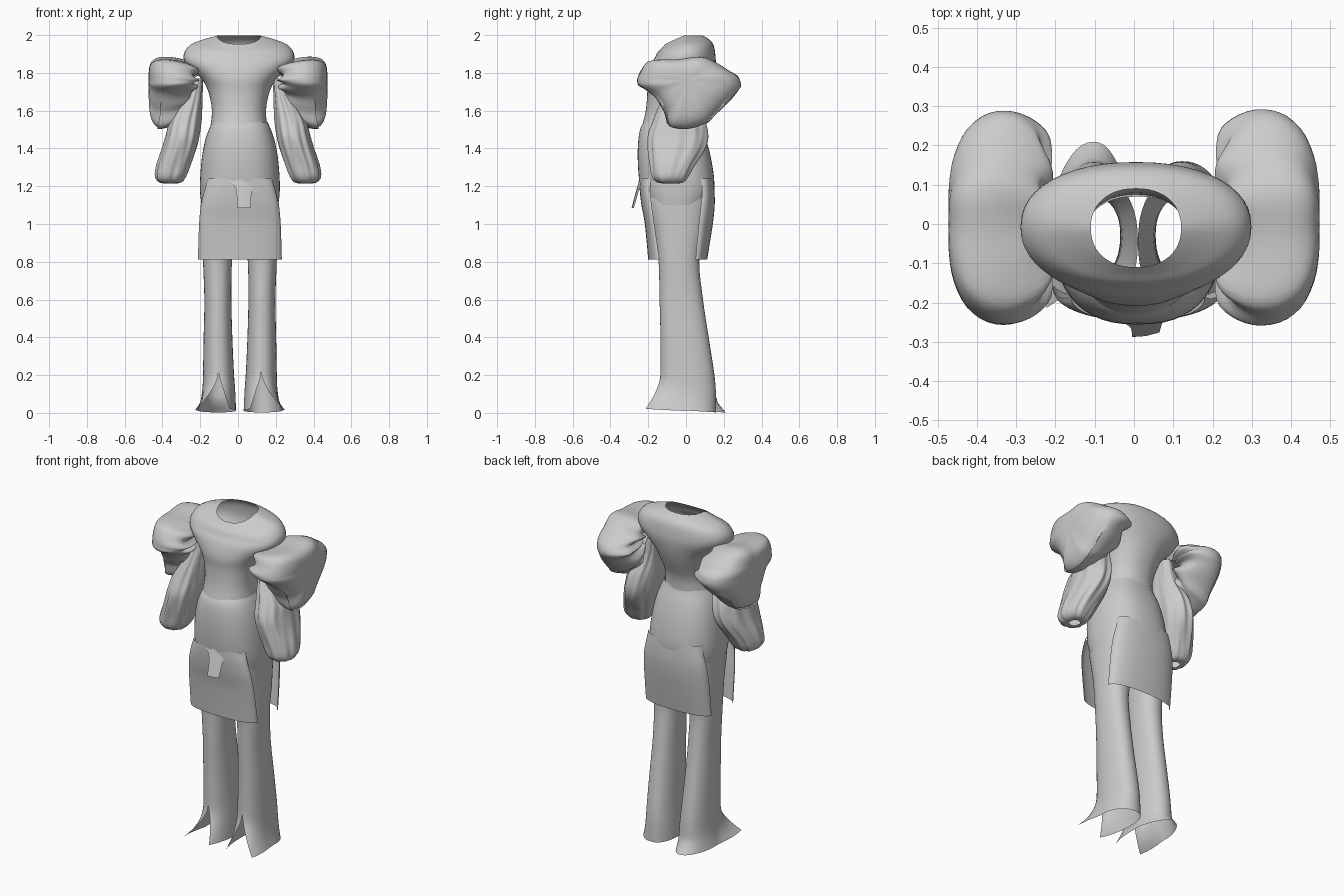
import bpy, bmesh, math
from math import sin, cos, pi

if "Cube" in bpy.data.objects:
    bpy.data.objects.remove(bpy.data.objects["Cube"], do_unlink=True)

cloth = bpy.data.materials.new("grey_cloth")
cloth.use_nodes = True
GREY = (0.6, 0.6, 0.6, 1)
cloth.diffuse_color = GREY
cloth.node_tree.nodes["Principled BSDF"].inputs["Base Color"].default_value = GREY


def spline(rows, steps, closed=False):
    """Catmull-Rom interpolation through rows of numbers."""
    n, out = len(rows), []
    pick = (lambda i: rows[i % n]) if closed else (lambda i: rows[max(0, min(n - 1, i))])
    for i in range(n if closed else n - 1):
        for s in range(steps):
            t = s / steps
            out.append([0.5 * (2 * b + (c - a) * t + (2 * a - 5 * b + 4 * c - d) * t * t
                               + (3 * b - a - 3 * c + d) * t ** 3)
                        for a, b, c, d in zip(pick(i - 1), pick(i), pick(i + 1), pick(i + 2))])
    if not closed:
        out.append(list(rows[-1]))
    return out


def loft(name, rings, closed=True, cap=False, angle=40):
    bm = bmesh.new()
    vs = [[bm.verts.new(p) for p in r] for r in rings]
    n = len(vs[0])
    for a, b in zip(vs, vs[1:]):
        for i in range(n if closed else n - 1):
            j = (i + 1) % n
            bm.faces.new((a[i], a[j], b[j], b[i]))
    if cap:
        bm.faces.new(vs[-1])
    bmesh.ops.recalc_face_normals(bm, faces=bm.faces)
    me = bpy.data.meshes.new(name)
    bm.to_mesh(me)
    bm.free()
    me.materials.append(cloth)
    ob = bpy.data.objects.new(name, me)
    bpy.context.collection.objects.link(ob)
    bpy.ops.object.select_all(action="DESELECT")
    ob.select_set(True)
    bpy.context.view_layer.objects.active = ob
    bpy.ops.object.shade_smooth_by_angle(angle=math.radians(angle))
    return ob


def soft(v, e):
    return math.copysign(abs(v) ** e, v)


def oval(cx, rx, front, back, z, drop=0, n=48, e=0.9):
    """Rounded ring at height z; drop lowers the front."""
    cy, ry = (front + back) / 2, (back - front) / 2
    ring = []
    for k in range(n):
        a = 2 * pi * k / n
        ring.append((cx + rx * soft(cos(a), e), cy + ry * soft(sin(a), e),
                     z - drop * max(0, -sin(a))))
    return ring


# Bodice: height, half width, front, back, front drop
bodice = [(1.997, .115, -.11, .09, .045), (1.98, .18, -.13, .12, .05),
          (1.95, .255, -.15, .145, .04), (1.90, .292, -.165, .155, .02),
          (1.845, .28, -.187, .157, 0), (1.77, .2, -.208, .143, 0),
          (1.70, .162, -.205, .12, 0), (1.60, .143, -.213, .08, 0), (1.51, .152, -.235, .075, 0)]
loft("bodice", [oval(.005, w, f, b, z, d) for z, w, f, b, d in spline(bodice, 3)])

# Skirt over the hips, tucked under the bodice
hips = [(1.54, .146, -.222, .07), (1.51, .16, -.24, .08), (1.45, .182, -.252, .105),
        (1.36, .2, -.256, .13), (1.25, .21, -.25, .148), (1.17, .211, -.236, .147),
        (1.1, .203, -.21, .12)]
loft("skirt_hips", [oval(.01, w, f, b, z, e=.82) for z, w, f, b in spline(hips, 3)])

# Skirt panels, split at both sides: height, half width, side edge, middle
panels = {
    "skirt_front_panel": [(1.24, .17, -.185, -.247), (1.18, .187, -.19, -.245),
                          (1.1, .206, -.182, -.236), (1.0, .216, -.168, -.218),
                          (.812, .222, -.14, -.2)],
    "skirt_back_panel": [(1.24, .178, .08, .146), (1.17, .192, .085, .151),
                         (1.1, .207, .079, .152), (1.0, .214, .068, .142),
                         (.812, .217, .05, .112)]}
for name, rows in panels.items():
    rings = []
    for z, w, edge, mid in spline(rows, 4):
        arc = [pi * k / 24 for k in range(25)]
        rings.append([(.01 + w * soft(cos(a), .9), edge + (mid - edge) * sin(a) ** .9, z)
                      for a in arc])
    loft(name, rings, closed=False)

# Pointed tab growing out of the front of the skirt
tab = [(1.28, -.1, .07, -.247), (1.24, -.06, .078, -.249), (1.21, -.025, .077, -.255),
       (1.17, -.008, .072, -.266), (1.085, -.005, .065, -.288)]
loft("front_tab", [[(x, y + 2.8 * x * x, z) for x in (l, (l + r) / 2, r)]
                   for z, l, r, y in spline(tab, 3)], closed=False)

# Trouser legs, flared and slit at the front hem: height, inner, outer, front, back
leg = [(1.16, .0, .198, -.205, .115), (1.1, .005, .2, -.2, .115), (.95, .025, .198, -.165, .095),
       (.8, .042, .195, -.145, .07), (.6, .045, .188, -.14, .09), (.4, .04, .192, -.135, .12),
       (.22, .032, .195, -.135, .148), (.12, .025, .198, -.14, .158), (.012, .02, .205, -.145, .16)]
for side, label in ((1, "left"), (-1, "right")):
    rings = []
    for z, i, o, f, b in spline(leg, 4):
        low = max(0, 1 - z / .2)
        gap = .6 * low
        ring = []
        for k in range(41):
            a = -pi / 2 + gap + (2 * pi - 2 * gap) * k / 40
            lip = low ** 1.7 * max(0, 1 - min(k, 40 - k) / 7)
            x = (i + o) / 2 + (o - i) / 2 * soft(cos(a), .9)
            x += lip * (.065 if k < 20 else -.005) + .02 * low ** 3 * max(0, cos(a))
            y = (f + b) / 2 + (b - f) / 2 * soft(sin(a), .9) - lip * .1
            if side < 0:
                y += .06 * max(0, 1 - z / .07) * max(0, sin(a)) ** 3
            ring.append((.01 + side * x, y, z - .01 * low * abs(sin(a)) + .02 * lip))
        rings.append(ring)
    loft(label + "_trouser_leg", rings, closed=False)

# Upper puff outline seen from the side (y, z)
puff = [(-.25, 1.78), (-.2, 1.86), (-.05, 1.872), (.1, 1.882), (.2, 1.83), (.285, 1.765),
        (.265, 1.69), (.16, 1.58), (.08, 1.52), (-.08, 1.51), (-.12, 1.6), (-.18, 1.685),
        (-.25, 1.735)]
outline = spline(puff, 6, closed=True)
# Stations outward from the shoulder: x, y scale, z scale, gather depth
stations = [(.25, .2, .2, .1), (.228, .45, .4, .12), (.225, .75, .62, .1), (.255, .91, .78, .06),
            (.31, 1, .92, .035), (.37, .98, 1, .015), (.425, .84, .97, .01),
            (.458, .6, .8, .008), (.471, .33, .5, .004), (.473, .05, .05, 0)]
# Lower puff: height, inner, outer, front, back
lower = [(1.77, .185, .24, -.08, .05), (1.65, .19, .3, -.13, .06), (1.55, .195, .36, -.17, .1),
         (1.47, .205, .38, -.2, .115), (1.4, .22, .4, -.2, .1), (1.31, .25, .43, -.188, .045),
         (1.25, .275, .437, -.178, .012), (1.22, .3, .415, -.15, -.015),
         (1.215, .33, .385, -.11, -.05)]
for side, label in ((1, "left"), (-1, "right")):
    rings = []
    for x, sy, sz, g in spline(stations, 3):
        ring = []
        for k, (y, z) in enumerate(outline):
            t = 2 * pi * k / len(outline)
            fold = 1 + g * (.6 * cos(9 * t + side) + .4 * cos(14 * t))
            dz = (z - 1.76) * sz * fold
            lean = .035 * max(0, -dz / .25) if x < .4 else 0
            ring.append((side * (x + lean + g * .15 * sin(9 * t)),
                         .01 + (y - .01) * sy * (fold + 1) / 2, 1.76 + dz))
        rings.append(ring)
    loft(label + "_upper_sleeve_puff", rings, cap=True, angle=50)

    rings = []
    for z, i, o, f, b in spline(lower, 4):
        ring = []
        for k in range(72):
            a = 2 * pi * k / 72
            fold = 1 + .03 * cos(9 * a + 5 * z) + .02 * cos(14 * a - 9 * z)
            ring.append((side * ((i + o) / 2 + (o - i) / 2 * soft(cos(a), .9) * fold),
                         (f + b) / 2 + (b - f) / 2 * soft(sin(a), .9) * fold, z))
        rings.append(ring)
    loft(label + "_lower_sleeve_puff", rings, angle=50)
